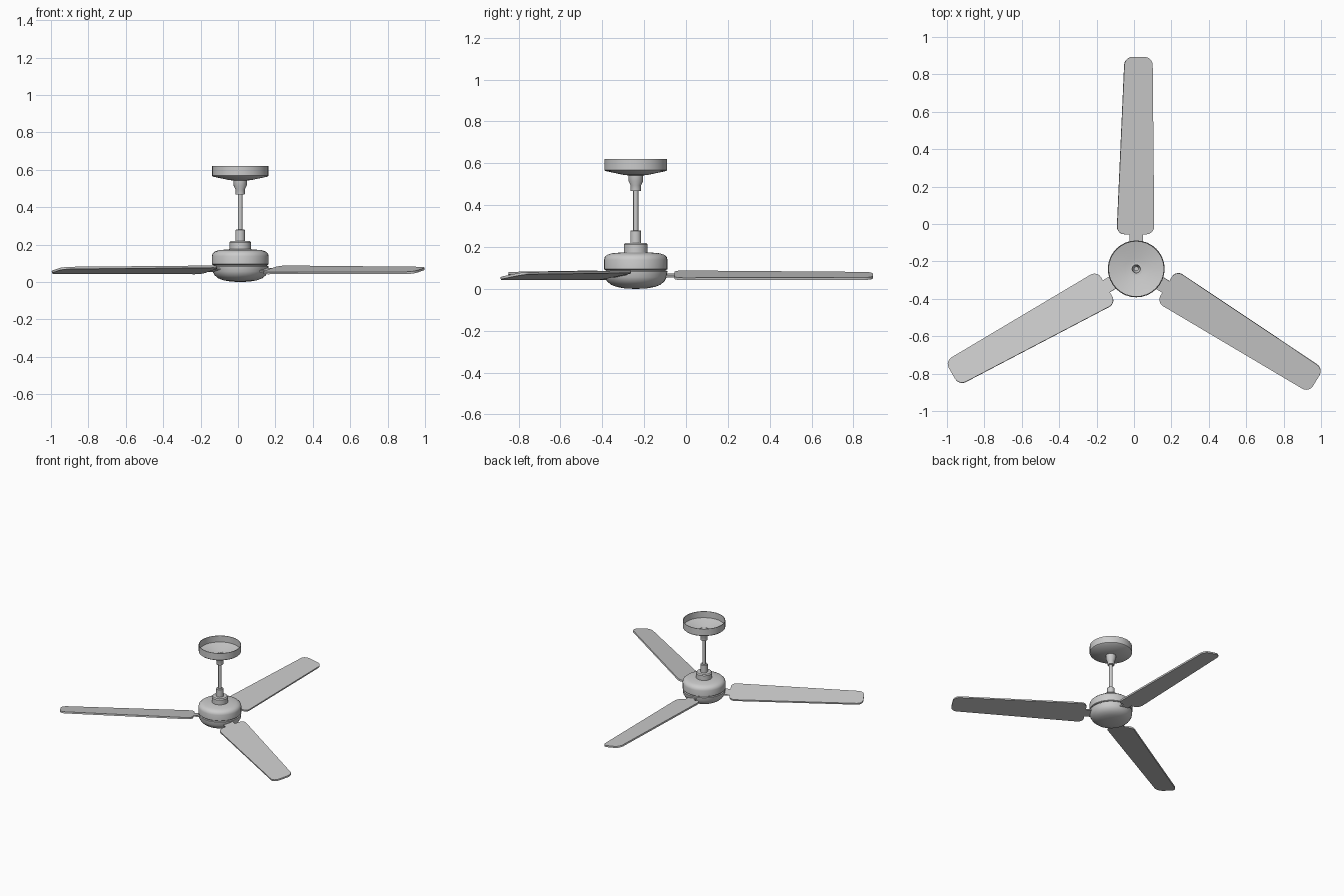
import bpy, bmesh
from math import radians, cos, sin, pi
from mathutils import Matrix, Vector

if "Cube" in bpy.data.objects:
    bpy.data.objects.remove(bpy.data.objects["Cube"])

CENTRE = Vector((0.012, -0.24, 0))
BLADE_ANGLES = (90, 210.2, 328.8)
BLADE_Z = 0.064
PITCH = radians(10)


def finish(name, bm, angle=35):
    bmesh.ops.recalc_face_normals(bm, faces=bm.faces)
    me = bpy.data.meshes.new(name)
    bm.to_mesh(me)
    bm.free()
    ob = bpy.data.objects.new(name, me)
    bpy.context.collection.objects.link(ob)
    ob.location = CENTRE
    bpy.ops.object.select_all(action='DESELECT')
    ob.select_set(True)
    bpy.context.view_layer.objects.active = ob
    bpy.ops.object.shade_smooth_by_angle(angle=radians(angle))
    return ob


def lathe(name, profile, closed=False, segs=32):
    """Revolve (radius, z) points round the fan axis."""
    bm = bmesh.new()
    rings = []
    for r, z in profile:
        if r == 0:
            rings.append([bm.verts.new((0, 0, z))] * segs)
        else:
            rings.append([bm.verts.new((r * cos(2 * pi * i / segs), r * sin(2 * pi * i / segs), z))
                          for i in range(segs)])
    pairs = list(zip(rings, rings[1:]))
    if closed:
        pairs.append((rings[-1], rings[0]))
    for a, b in pairs:
        for i in range(segs):
            j = (i + 1) % segs
            quad = list(dict.fromkeys((a[i], a[j], b[j], b[i])))
            bm.faces.new(quad)
    return finish(name, bm)


def slab(name, outline, thickness, corner, angle):
    """Flat plate along +X with rounded corners, pitched and turned to its angle."""
    bm = bmesh.new()
    bm.faces.new([bm.verts.new((x, y, -thickness / 2)) for x, y in outline])
    if corner:
        bmesh.ops.bevel(bm, geom=bm.verts[:], offset=corner, segments=5,
                        profile=0.5, affect='VERTICES')
    ext = bmesh.ops.extrude_face_region(bm, geom=bm.faces[:])
    top = [v for v in ext['geom'] if isinstance(v, bmesh.types.BMVert)]
    bmesh.ops.translate(bm, verts=top, vec=(0, 0, thickness))
    bm.transform(Matrix.Translation((0, 0, BLADE_Z))
                 @ Matrix.Rotation(radians(angle), 4, 'Z')
                 @ Matrix.Rotation(PITCH, 4, 'X'))
    return finish(name, bm)


# motor housing: lower bowl and upper drum with a thin groove between
lathe("motor_lower_bowl", [(0, 0), (0.05, 0.002), (0.09, 0.009), (0.118, 0.02), (0.137, 0.036),
                           (0.148, 0.056), (0.151, 0.084), (0.145, 0.087), (0, 0.087)])
lathe("motor_groove", [(0, 0.08), (0.143, 0.08), (0.143, 0.098), (0, 0.098)])
lathe("motor_upper_drum", [(0, 0.091), (0.147, 0.091), (0.152, 0.095), (0.152, 0.138), (0.148, 0.152),
                           (0.136, 0.163), (0.115, 0.170), (0.06, 0.175), (0, 0.175)])

# collar and lower coupling
lathe("motor_collar", [(0, 0.17), (0.057, 0.17), (0.057, 0.212), (0.051, 0.22), (0, 0.22)])
lathe("lower_coupling", [(0, 0.215), (0.026, 0.215), (0.026, 0.277), (0.023, 0.28), (0, 0.28)])

# down rod
lathe("down_rod", [(0, 0.26), (0.012, 0.26), (0.012, 0.55), (0, 0.55)], segs=20)

# bell shaped coupling under the canopy, open at the top
lathe("upper_coupling", [(0.012, 0.468), (0.024, 0.468), (0.025, 0.495), (0.035, 0.515),
                         (0.036, 0.546), (0.022, 0.546), (0.018, 0.50), (0.012, 0.49)], closed=True)

# hollow ceiling canopy
lathe("ceiling_canopy", [(0.034, 0.542), (0.06, 0.545), (0.145, 0.563), (0.15, 0.568), (0.15, 0.62),
                         (0.146, 0.62), (0.146, 0.571), (0.06, 0.550), (0.034, 0.547)], closed=True)

# blades and the arms that hold them
for n, a in enumerate(BLADE_ANGLES, 1):
    slab(f"blade_arm_{n}", [(0.12, -0.037), (0.20, -0.037), (0.20, 0.037), (0.12, 0.037)],
         0.008, 0, a)
    slab(f"blade_{n}", [(0.185, -0.097), (1.133, -0.088), (1.133, 0.063), (0.185, 0.106)],
         0.012, 0.042, a)
